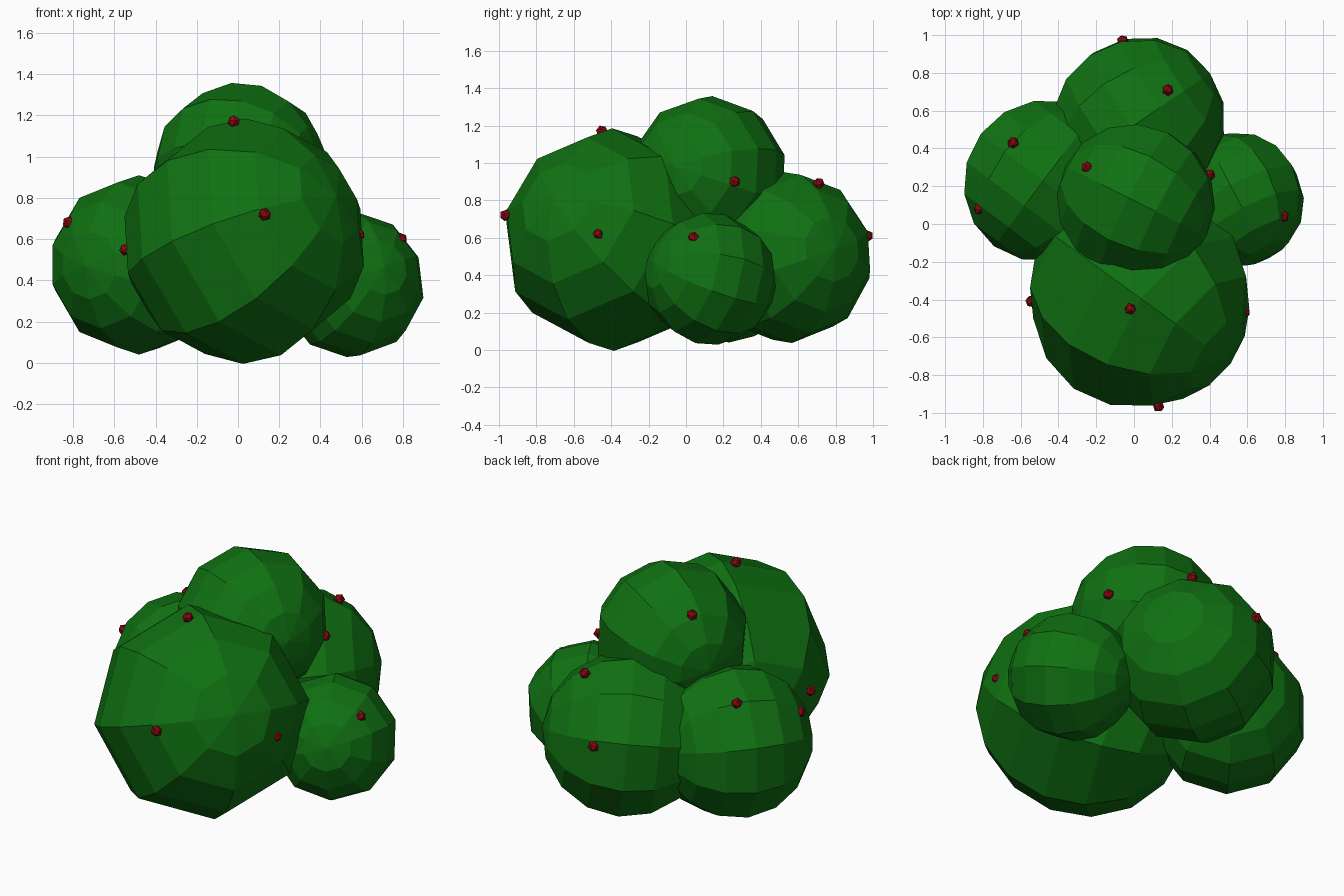
import bpy
from mathutils import Vector

cube = bpy.data.objects.get("Cube")
if cube:
    bpy.data.objects.remove(cube, do_unlink=True)


def make_material(name, color):
    mat = bpy.data.materials.new(name)
    mat.use_nodes = True
    mat.diffuse_color = color
    mat.node_tree.nodes["Principled BSDF"].inputs["Base Color"].default_value = color
    return mat


leaf_green = make_material("leaf green", (0.005, 0.165, 0.006, 1))
berry_red = make_material("berry red", (0.27, 0.003, 0.006, 1))


def finish(name, mat):
    obj = bpy.context.object
    obj.name = name
    obj.data.materials.append(mat)
    bpy.ops.object.shade_flat()
    return obj


def foliage(name, center, radius, pole, segments):
    """Faceted leaf clump whose pole points along the given direction."""
    turn = Vector(pole).to_track_quat('Z', 'Y').to_euler()
    bpy.ops.mesh.primitive_uv_sphere_add(segments=segments, ring_count=8, radius=radius,
                                         location=center, rotation=turn)
    finish(name, leaf_green)


def berry(name, center):
    bpy.ops.mesh.primitive_ico_sphere_add(subdivisions=1, radius=0.032, location=center,
                                          rotation=Vector(center).to_track_quat('Z', 'Y').to_euler())
    finish(name, berry_red)


# Leaf clumps
foliage("front_foliage", (0.03, -0.39, 0.59), 0.595, (0.73, -0.53, 0.36), 8)
foliage("right_foliage", (-0.48, 0.23, 0.475), 0.435, (-0.6, -0.8, 0), 10)
foliage("left_foliage", (0.55, 0.13, 0.38), 0.355, (0.45, -0.85, 0.25), 10)
foliage("back_foliage", (0.025, 0.54, 0.495), 0.46, (0.8, 0.55, 0.1), 10)
foliage("top_foliage", (0.01, 0.12, 0.94), 0.42, (0.8, -0.4, 0.1), 10)

# Berries sitting on each clump
berries = {
    "front": [(0.13, -0.965, 0.72), (-0.02, -0.45, 1.17), (0.585, -0.47, 0.62), (-0.545, -0.41, 0.55)],
    "right": [(-0.64, 0.43, 0.82), (-0.82, 0.08, 0.68)],
    "left": [(0.79, 0.04, 0.60)],
    "back": [(0.18, 0.71, 0.89), (-0.06, 0.97, 0.61)],
    "top": [(0.40, 0.26, 0.90), (-0.25, 0.30, 1.20)],
}
for clump, spots in berries.items():
    for number, spot in enumerate(spots, 1):
        berry(f"{clump}_berry_{number}", spot)
